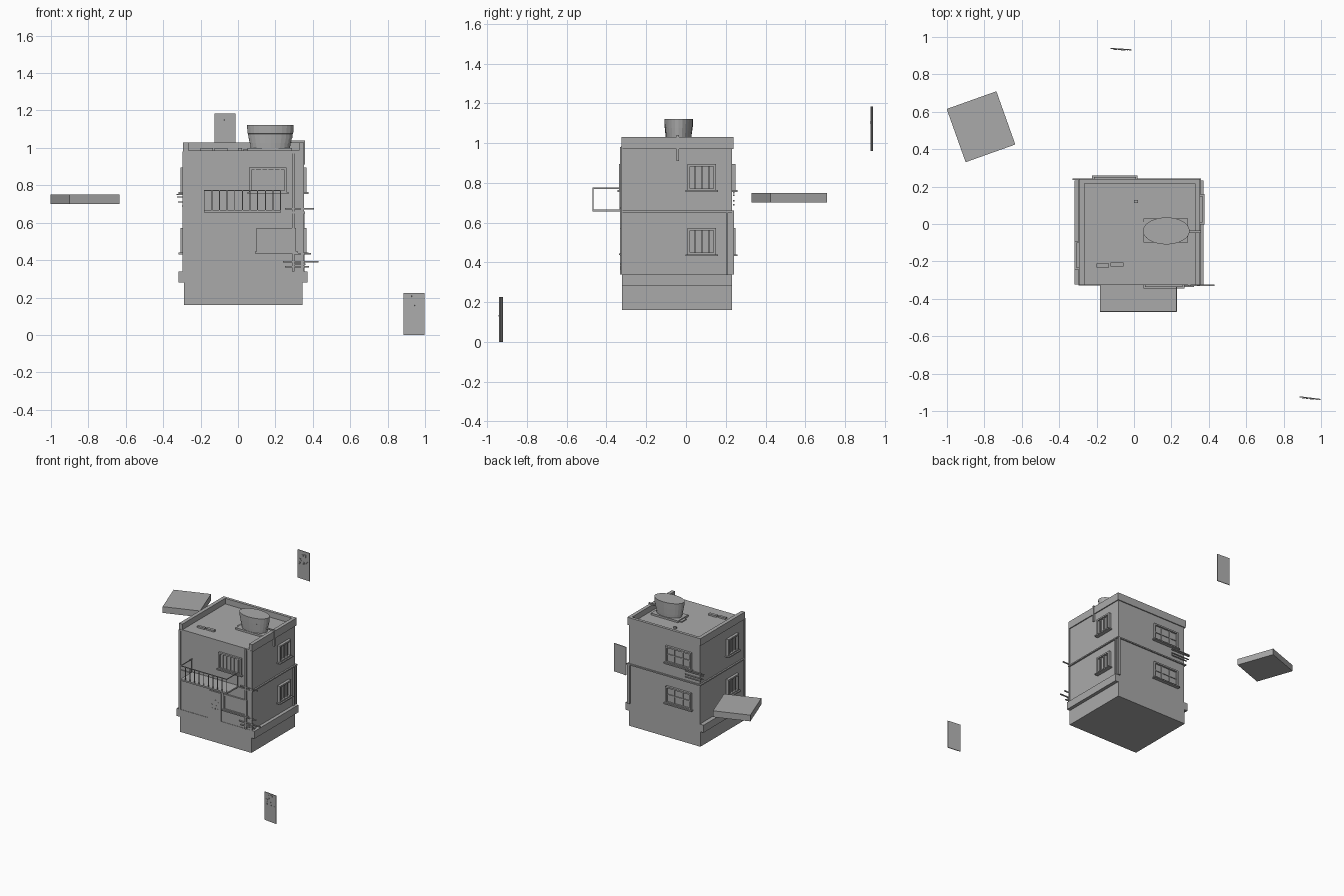
import bpy, bmesh, math, random
from mathutils import Matrix, Vector

if "Cube" in bpy.data.objects:
    bpy.data.objects.remove(bpy.data.objects["Cube"])
random.seed(4)

mat = bpy.data.materials.new("plain grey")
mat.use_nodes = True
GREY = (0.4, 0.4, 0.4, 1)
mat.diffuse_color = GREY
mat.node_tree.nodes["Principled BSDF"].inputs["Base Color"].default_value = GREY

# Wall planes
LEFT, RIGHT, FRONT, BACK = 0.345, -0.285, -0.32, 0.232
ROOF, FLOOR, MID = 0.98, 0.34, 0.655


def finish(name, bm):
    mesh = bpy.data.meshes.new(name)
    bm.to_mesh(mesh)
    bm.free()
    mesh.materials.append(mat)
    ob = bpy.data.objects.new(name, mesh)
    bpy.context.collection.objects.link(ob)
    return ob


def add_box(bm, x0, x1, y0, y1, z0, z1):
    size = Matrix.Diagonal((abs(x1 - x0), abs(y1 - y0), abs(z1 - z0), 1))
    mid = Matrix.Translation(((x0 + x1) / 2, (y0 + y1) / 2, (z0 + z1) / 2))
    bmesh.ops.create_cube(bm, size=1, matrix=mid @ size)


def boxes(name, *items):
    bm = bmesh.new()
    for item in items:
        add_box(bm, *item)
    return finish(name, bm)


def on_wall(bm, wall, u0, u1, z0, z1, d0, d1):
    """Box lying on a wall, from depth d0 to d1 outside it."""
    if wall == "front":
        add_box(bm, u0, u1, FRONT - d1, FRONT - d0, z0, z1)
    elif wall == "back":
        add_box(bm, u0, u1, BACK + d0, BACK + d1, z0, z1)
    elif wall == "left":
        add_box(bm, LEFT + d0, LEFT + d1, u0, u1, z0, z1)
    else:
        add_box(bm, RIGHT - d1, RIGHT - d0, u0, u1, z0, z1)


def window(name, wall, u0, u1, z0, z1, cols, rows, depth=0.022):
    bm = bmesh.new()
    t = 0.012
    on_wall(bm, wall, u0, u1, z0, z1, -0.005, 0.004)
    for a, b in ((u0, u0 + t), (u1 - t, u1)):
        on_wall(bm, wall, a, b, z0, z1, 0, depth)
    for a, b in ((z0, z0 + t), (z1 - t, z1)):
        on_wall(bm, wall, u0, u1, a, b, 0, depth)
    for i in range(1, cols):
        u = u0 + (u1 - u0) * i / cols
        on_wall(bm, wall, u - 0.004, u + 0.004, z0, z1, 0, depth * 0.6)
    for i in range(1, rows):
        z = z0 + (z1 - z0) * i / rows
        on_wall(bm, wall, u0, u1, z - 0.004, z + 0.004, 0, depth * 0.6)
    on_wall(bm, wall, u0 - 0.01, u1 + 0.01, z0 - 0.006, z0 + 0.003, 0, depth * 1.5)
    return finish(name, bm)


def door(name, loc, turn, low, high):
    """Thin door with small raised fittings on its front."""
    bm = bmesh.new()
    w, h = 0.112, 0.225
    add_box(bm, -w / 2, w / 2, -0.003, 0.003, 0, h)
    for _ in range(14):
        x = random.uniform(-0.045, 0.035)
        z = random.uniform(low, high)
        s = random.uniform(0.004, 0.012)
        add_box(bm, x, x + s, -0.006, -0.002, z, z + s * 0.8)
    add_box(bm, 0, 0.02, -0.006, -0.002, high - 0.012, high + 0.01)
    ob = finish(name, bm)
    ob.location = loc
    ob.rotation_euler.z = math.radians(turn)


# Plinth with side ledges
boxes("plinth", (-0.29, 0.345, -0.323, 0.232, 0.16, FLOOR))
boxes("side_ledges", (-0.318, -0.285, -0.323, 0.232, 0.28, FLOOR),
      (0.34, 0.372, -0.323, 0.232, 0.28, FLOOR))

# Walls and roof
boxes("building_walls", (RIGHT, LEFT, FRONT, BACK, FLOOR, ROOF))
boxes("floor_band", (RIGHT - 0.012, LEFT + 0.012, FRONT - 0.008, BACK + 0.01, MID - 0.005, MID + 0.005))
boxes("roof_edge", (RIGHT - 0.008, LEFT + 0.008, FRONT - 0.006, BACK + 0.008, 0.97, 0.985))
boxes("parapet", (RIGHT - 0.01, RIGHT + 0.02, FRONT - 0.005, BACK + 0.006, ROOF, 1.03),
      (LEFT - 0.02, LEFT + 0.008, FRONT - 0.005, BACK + 0.006, ROOF, 1.03),
      (RIGHT - 0.01, LEFT + 0.008, BACK - 0.015, BACK + 0.008, ROOF, 1.03))
boxes("roof_vents", (-0.2, -0.135, -0.232, -0.212, ROOF, 0.998),
      (-0.125, -0.055, -0.228, -0.205, ROOF, 0.998), (0, 0.022, 0.113, 0.127, ROOF, 1.0))

# Drain pipes
boxes("drain_pipes", (0.29, 0.302, FRONT - 0.012, FRONT, FLOOR, ROOF),
      (0.338, 0.352, FRONT - 0.008, FRONT, FLOOR, ROOF),
      (-0.296, -0.28, FRONT - 0.008, FRONT, FLOOR, ROOF),
      (LEFT, LEFT + 0.01, 0.2, 0.211, FLOOR, MID),
      (0.33, 0.352, BACK, BACK + 0.01, FLOOR, MID))
boxes("tank_outlet", (LEFT, LEFT + 0.012, -0.047, -0.036, 0.91, 1.035),
      (0.28, LEFT + 0.012, -0.047, -0.036, 1.03, 1.04))

# Windows
for label, z0, z1 in (("upper", 0.76, 0.895), ("lower", 0.437, 0.572)):
    window(label + "_left_window", "left", 0.008, 0.15, z0, z1, 4, 1)
    window(label + "_right_window", "right", -0.235, -0.1, z0, z1, 4, 1)
    window(label + "_back_window", "back", -0.215, 0.01, z0, z1, 3, 2, 0.018)
window("upper_front_window", "front", 0.06, 0.26, 0.76, 0.895, 6, 1, 0.016)
window("lower_front_window", "front", 0.1, 0.31, 0.442, 0.572, 1, 1, 0.012)

# Doors
door("front_door", (0.023, FRONT - 0.004, FLOOR), 0, 0.08, 0.15)
door("loose_front_door", (0.941, -0.931, 0), -7, 0.11, 0.205)
door("loose_back_door", (-0.07, 0.935, 0.96), -4, 0.11, 0.19)

# Balcony
bx0, bx1, by = -0.183, 0.23, -0.47
boxes("balcony_floor", (bx0, bx1, by, FRONT, MID, 0.667))
bm = bmesh.new()
t = 0.005
add_box(bm, bx0, bx1, by, by + t, 0.77, 0.776)
for x in (bx0, bx1 - t):
    add_box(bm, x, x + t, by, FRONT, 0.77, 0.776)
    add_box(bm, x, x + t, FRONT - 0.015, FRONT - 0.01, MID, 0.775)
bars = 11
for i in range(bars):
    x = bx0 + (bx1 - bx0 - t) * i / (bars - 1)
    add_box(bm, x, x + t, by, by + t, MID, 0.775)
finish("balcony_railing", bm)

# Water tank: tapered oval tub with hoops
boxes("tank_stand", (0.05, 0.29, -0.1, 0.03, ROOF, 1.0), (0.03, 0.1, -0.05, 0.01, ROOF, 0.993))
bm = bmesh.new()
rings = []
profile = [(0.105, 1.0), (0.108, 1.025), (0.112, 1.026), (0.114, 1.05), (0.117, 1.051),
           (0.119, 1.075), (0.122, 1.076), (0.125, 1.122)]
for r, z in profile:
    rings.append([bm.verts.new((0.173 + r * math.cos(a), -0.037 + 0.58 * r * math.sin(a), z))
                  for a in [math.tau * i / 24 for i in range(24)]])
for low, high in zip(rings, rings[1:]):
    for i in range(24):
        j = (i + 1) % 24
        bm.faces.new((low[i], low[j], high[j], high[i]))
bm.faces.new(rings[-1])
bm.faces.new(rings[0][::-1])
finish("water_tank", bm)

# Thin rods at two corners
bm = bmesh.new()
for z, a, b in ((0.675, 0.25, 0.405), (0.435, 0.29, 0.39), (0.392, 0.24, 0.43), (0.365, 0.25, 0.38), (0.378, 0.3, 0.36)):
    add_box(bm, a, b, FRONT - 0.012, FRONT - 0.004, z - 0.004, z + 0.004)
finish("front_rods", bm)
bm = bmesh.new()
for z, a in ((0.75, -0.33), (0.738, -0.325), (0.71, -0.32), (0.69, -0.3)):
    add_box(bm, a, -0.16, BACK + 0.004, BACK + 0.012, z - 0.003, z + 0.003)
finish("back_rods", bm)

# Detached slab
slab = boxes("loose_slab", (-0.141, 0.141, -0.151, 0.151, 0.70, 0.75))
slab.location = (-0.818, 0.52, 0)
slab.rotation_euler.z = math.radians(19.6)
